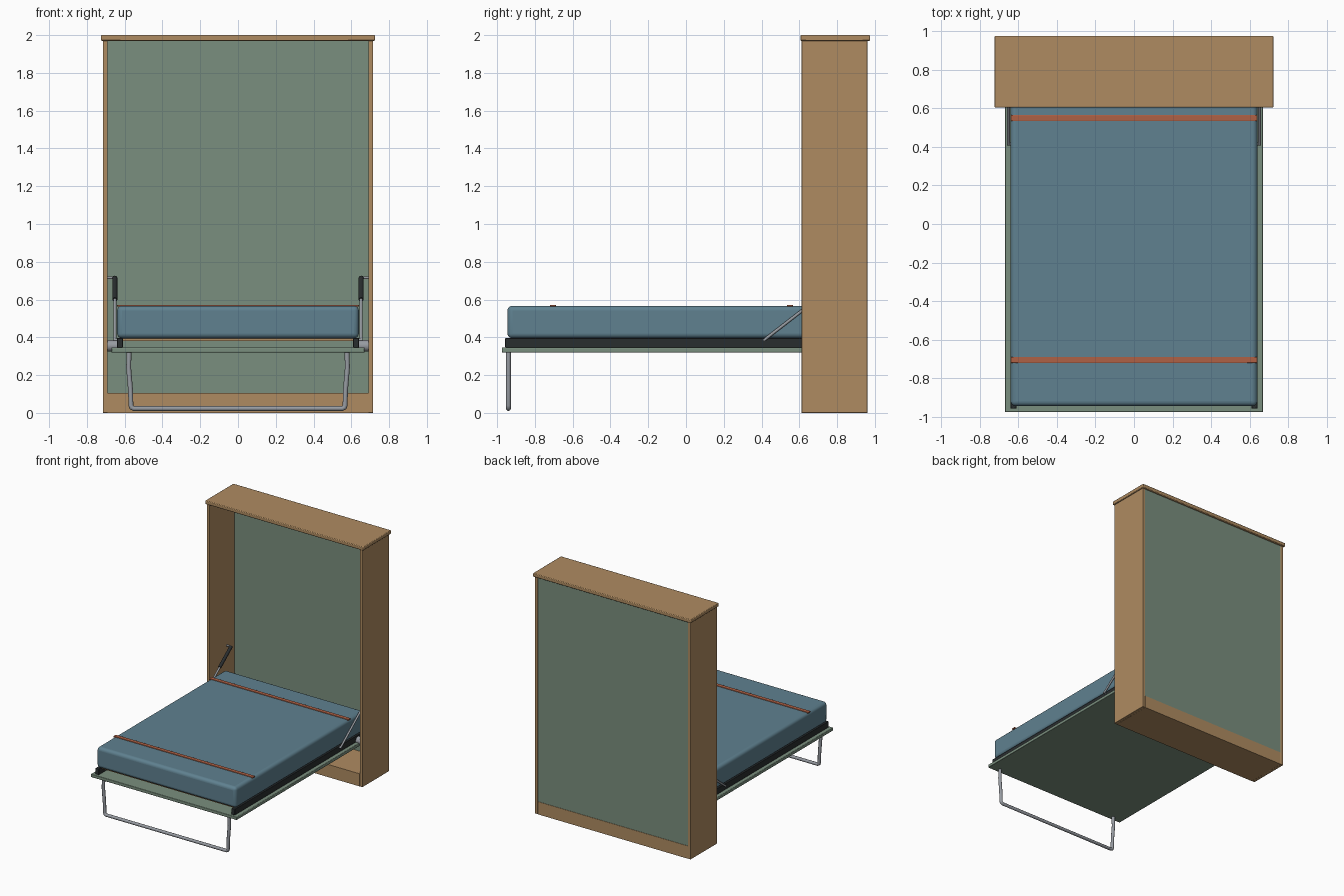
import bpy, bmesh
from mathutils import Vector

if "Cube" in bpy.data.objects:
    bpy.data.objects.remove(bpy.data.objects["Cube"])


def mat(name, r, g, b):
    m = bpy.data.materials.new(name)
    m.diffuse_color = (r, g, b, 1)
    m.use_nodes = True
    m.node_tree.nodes["Principled BSDF"].inputs["Base Color"].default_value = m.diffuse_color
    return m


WOOD = mat("wood", 0.43, 0.26, 0.12)
GREEN = mat("green_paint", 0.195, 0.275, 0.21)
BLUE = mat("mattress_fabric", 0.115, 0.22, 0.28)
DARK = mat("dark_metal", 0.022, 0.026, 0.028)
STEEL = mat("steel", 0.31, 0.33, 0.36)
ORANGE = mat("strap_fabric", 0.43, 0.12, 0.06)


def finish(name, bm, material, bevel=0, segments=2):
    me = bpy.data.meshes.new(name)
    bm.to_mesh(me)
    bm.free()
    me.materials.append(material)
    ob = bpy.data.objects.new(name, me)
    bpy.context.collection.objects.link(ob)
    if bevel:
        mod = ob.modifiers.new("bevel", 'BEVEL')
        mod.width, mod.segments = bevel, segments
    bpy.ops.object.select_all(action='DESELECT')
    ob.select_set(True)
    bpy.context.view_layer.objects.active = ob
    bpy.ops.object.shade_smooth_by_angle()
    return ob


def box(name, x, y, z, material, bevel=0, segments=2):
    bm = bmesh.new()
    bmesh.ops.create_cube(bm, size=1)
    for v in bm.verts:
        v.co = [a + (c + 0.5) * (b - a) for c, (a, b) in zip(v.co, (x, y, z))]
    return finish(name, bm, material, bevel, segments)


def rod(name, a, b, radius, material, sides=20):
    a, b = Vector(a), Vector(b)
    bm = bmesh.new()
    bmesh.ops.create_cone(bm, cap_ends=True, segments=sides, radius1=radius,
                          radius2=radius, depth=(b - a).length)
    rot = (b - a).to_track_quat('Z', 'Y')
    for v in bm.verts:
        v.co = rot @ v.co + (a + b) / 2
    return finish(name, bm, material)


# Cabinet
box("cabinet_base", (-0.69, 0.69), (0.612, 0.96), (0, 0.105), WOOD)
box("cabinet_top", (-0.725, 0.725), (0.605, 0.975), (1.97, 2.0), WOOD, 0.005)
box("cabinet_back", (-0.69, 0.69), (0.942, 0.957), (0.105, 1.97), GREEN)

# Bed panel, slats, mattress and straps
box("bed_face_panel", (-0.67, 0.67), (-0.975, 0.86), (0.32, 0.346), GREEN, 0.004)
for i in range(14):
    y = -0.88 + i * 0.12
    box(f"slat_{i}", (-0.612, 0.612), (y - 0.03, y + 0.03), (0.38, 0.395), WOOD)
box("mattress", (-0.64, 0.64), (-0.945, 0.745), (0.395, 0.567), BLUE, 0.026, 5)
for n, y in (("foot", -0.705), ("head", 0.55)):
    box(n + "_strap", (-0.64, 0.64), (y - 0.016, y + 0.016), (0.562, 0.572), ORANGE, 0.002)

# Parts repeated on the left and right
for side, s in (("left", -1), ("right", 1)):
    def span(a, b):
        return tuple(sorted((s * a, s * b)))
    box(side + "_cabinet_side", span(0.69, 0.715), (0.612, 0.96), (0, 1.97), WOOD, 0.002)
    box(side + "_bed_rail", span(0.61, 0.64), (-0.957, 0.76), (0.346, 0.396), DARK, 0.002)
    # Gas strut with its rod, cylinder and end mounts
    x = s * 0.652
    low, mid, top = (x, 0.415, 0.387), (x, 0.69, 0.6), (x, 0.84, 0.716)
    rod(side + "_strut_rod", low, mid, 0.008, STEEL)
    rod(side + "_strut_cylinder", mid, top, 0.013, DARK)
    rod(side + "_strut_lower_pin", (s * 0.635, *low[1:]), (s * 0.66, *low[1:]), 0.007, STEEL)
    rod(side + "_strut_upper_pin", (s * 0.645, *top[1:]), (s * 0.69, *top[1:]), 0.007, STEEL)
    # Pivot between the bed and the cabinet
    rod(side + "_pivot", (s * 0.64, 0.66, 0.355), (s * 0.69, 0.66, 0.355), 0.03, STEEL)

# Folding leg: one bent tube
curve = bpy.data.curves.new("folding_leg", 'CURVE')
curve.dimensions = '3D'
curve.bevel_depth = 0.013
curve.bevel_resolution = 4
curve.use_fill_caps = True
half = [(0.577, 0.325), (0.579, 0.24), (0.569, 0.12), (0.567, 0.04), (0.564, 0.029), (0.552, 0.023)]
path = [(-x, z) for x, z in half] + half[::-1]
spline = curve.splines.new('POLY')
spline.points.add(len(path) - 1)
for p, (x, z) in zip(spline.points, path):
    p.co = (x, -0.94, z, 1)
curve.materials.append(STEEL)
leg = bpy.data.objects.new("folding_leg", curve)
bpy.context.collection.objects.link(leg)
